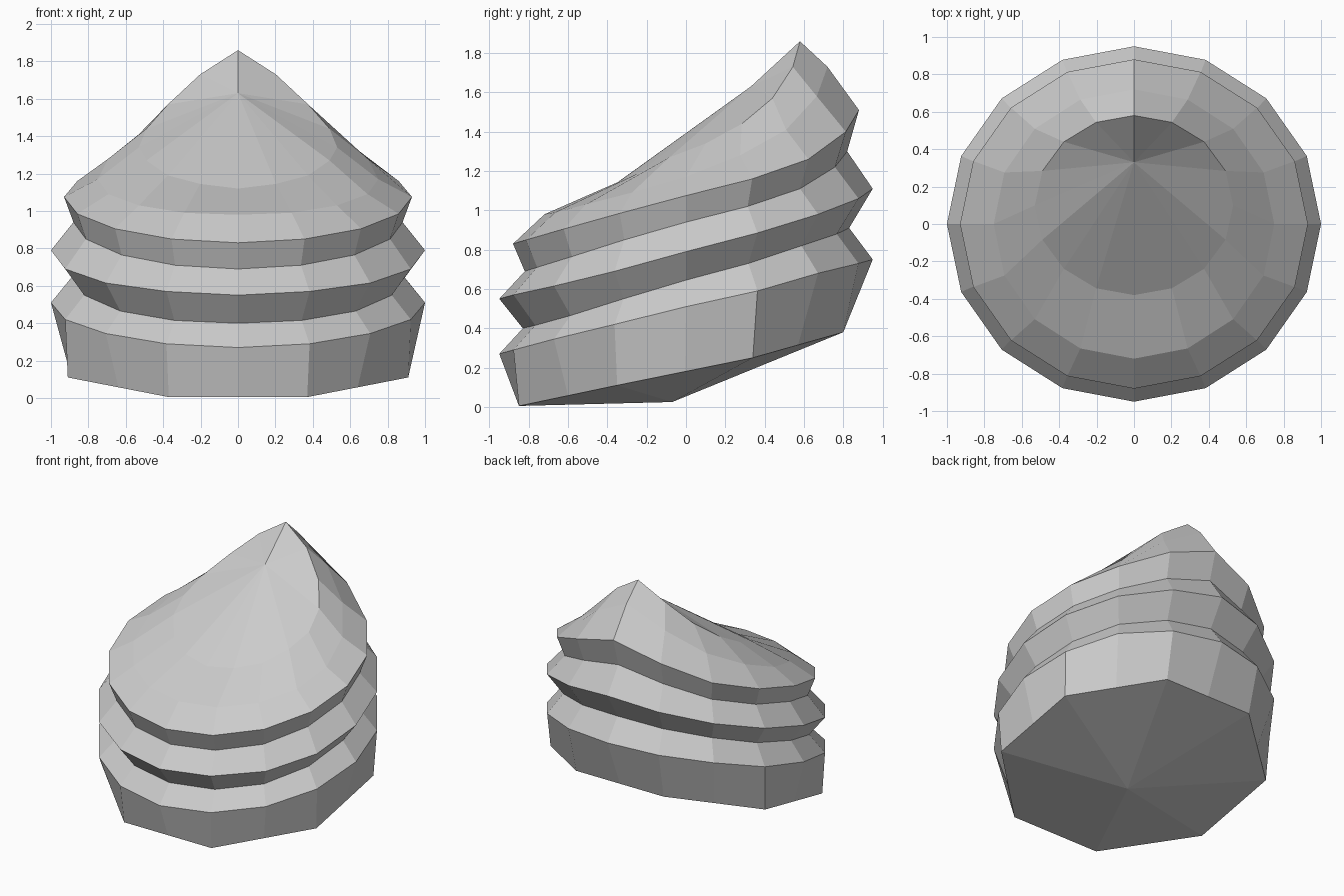
import bpy, bmesh
from math import sin, cos, pi

if "Cube" in bpy.data.objects:
    bpy.data.objects.remove(bpy.data.objects["Cube"])

SIDES = 16


def ring(rx, ry, heights, cy=0.0):
    """Tilted 16-sided ring; heights run from the front (-y) round to the back."""
    pts = []
    for i in range(SIDES):
        a = 2 * pi * i / SIDES
        pts.append((rx * sin(a), cy - ry * cos(a), heights[min(i, SIDES - i)]))
    return pts


def octagon_ring(corners):
    """Octagon (half given, front to back) with a midpoint on every edge."""
    full = corners + [(-x, y, z) for x, y, z in reversed(corners)]
    pts = []
    for i, p in enumerate(full):
        q = full[i - 1]
        pts.append(tuple((a + b) / 2 for a, b in zip(p, q)))
        pts.append(p)
    return pts


def build(name, rings, bottom, top):
    bm = bmesh.new()
    loops = [[bm.verts.new(p) for p in r] for r in rings]
    lo, hi = bm.verts.new(bottom), bm.verts.new(top)
    for i in range(SIDES):
        j = (i + 1) % SIDES
        for a, b in zip(loops, loops[1:]):
            bm.faces.new((a[i], a[j], b[j], b[i]))
        bm.faces.new((lo, loops[0][j], loops[0][i]))
        bm.faces.new((hi, loops[-1][i], loops[-1][j]))
    bmesh.ops.recalc_face_normals(bm, faces=bm.faces)
    me = bpy.data.meshes.new(name)
    bm.to_mesh(me)
    bm.free()
    ob = bpy.data.objects.new(name, me)
    bpy.context.collection.objects.link(ob)
    return ob


rings = [
    # octagonal foot
    octagon_ring([(.37, -.85, .005), (.91, -.35, .11), (.91, .34, .25), (.37, .80, .38)]),
    # base rim, groove, middle rim, groove, top rim
    ring(1.0, .95, [.27, .29, .345, .42, .51, .59, .68, .73, .75]),
    ring(.89, .83, [.40, .415, .465, .55, .645, .73, .82, .88, .91]),
    ring(1.0, .95, [.55, .57, .615, .69, .79, .885, .98, 1.06, 1.11]),
    ring(.88, .82, [.69, .71, .765, .85, .94, 1.02, 1.11, 1.22, 1.30]),
    ring(.93, .88, [.83, .85, .905, .985, 1.075, 1.16, 1.26, 1.40, 1.51]),
    # sloping cap rising to the back peak
    ring(.75, .72, [.98, .99, 1.03, 1.09, 1.17, 1.28, 1.41, 1.58, 1.73]),
    ring(.53, .48, [1.12, 1.145, 1.19, 1.27, 1.34, 1.44, 1.57, 1.73, 1.86], cy=.10),
]

# underside fan sags to a point; cap fan meets in a notch before the peak
build("ridged_mound", rings, (0, -.07, .025), (0, .33, 1.63))
